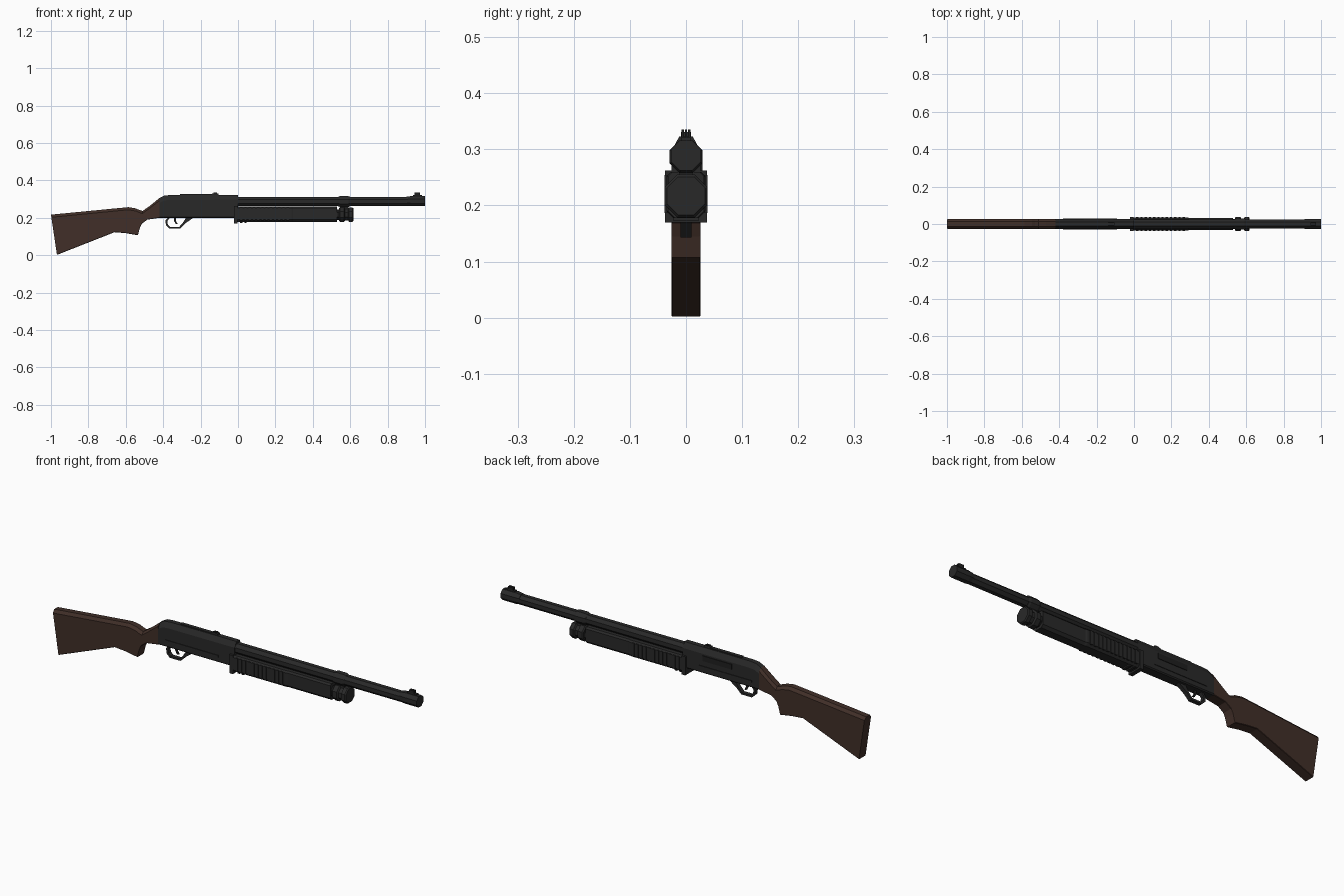
import bpy, math

if "Cube" in bpy.data.objects:
    bpy.data.objects.remove(bpy.data.objects["Cube"])


def mat(name, c):
    m = bpy.data.materials.new(name)
    m.diffuse_color = (*c, 1)
    m.use_nodes = True
    m.node_tree.nodes["Principled BSDF"].inputs["Base Color"].default_value = m.diffuse_color
    return m


METAL = mat("dark_metal", (0.022, 0.022, 0.022))
BLACK = mat("black_metal", (0.014, 0.014, 0.014))
WOOD = mat("brown_wood", (0.052, 0.028, 0.021))


def loft(name, rings, m):
    """Skin a list of equal-length closed rings and cap both ends."""
    n = len(rings[0])
    verts = [p for r in rings for p in r]
    faces = [(i * n + j, i * n + (j + 1) % n, (i + 1) * n + (j + 1) % n, (i + 1) * n + j)
             for i in range(len(rings) - 1) for j in range(n)]
    faces += [tuple(range(n))[::-1], tuple(range(len(verts) - n, len(verts)))]
    me = bpy.data.meshes.new(name)
    me.from_pydata(verts, [], faces)
    me.materials.append(m)
    ob = bpy.data.objects.new(name, me)
    bpy.context.collection.objects.link(ob)
    return ob


def section(xt, zt, xb, zb, w, ct, ch, cb):
    """Slab section: top chamfer ct wide / ch tall, bottom chamfer cb, sloped from (xb,zb) to (xt,zt)."""
    out = []
    for y, z in ((w - cb, zb), (w, zb + cb), (w, zt - ch), (w - ct, zt)):
        t = (z - zb) / (zt - zb)
        out.append((xb + (xt - xb) * t, y, z))
    return out + [(x, -y, z) for x, y, z in reversed(out)]


def box(name, x0, x1, y0, y1, z0, z1, m=METAL):
    ring = ((y0, z0), (y1, z0), (y1, z1), (y0, z1))
    return loft(name, [[(x, y, z) for y, z in ring] for x in (x0, x1)], m)


def tube(name, zc, steps, m=METAL, n=8):
    """Faceted turned part along x; steps are (x, flat-to-flat radius)."""
    k = 1 / math.cos(math.pi / n)
    return loft(name, [[(x, r * k * math.cos((i + .5) * 2 * math.pi / n),
                         zc + r * k * math.sin((i + .5) * 2 * math.pi / n))
                        for i in range(n)] for x, r in steps], m)


# Wooden stock
stock = [(-1, .217, -.968, .002), (-.66, .25, -.66, .123), (-.585, .257, -.60, .118),
         (-.545, .25, -.535, .107), (-.53, .243, -.525, .145), (-.51, .237, -.515, .168),
         (-.47, .265, -.485, .19), (-.42, .306, -.42, .20)]
loft("stock", [section(*s, .026, .012, .014, .002) for s in stock], WOOD)

# Receiver
body = [(-.42, .306), (-.395, .319), (-.36, .322), (0, .323)]
loft("receiver", [section(x, z, x, .20, .026, .014, .026, .005) for x, z in body], METAL)
box("receiver_top_rail", -.31, -.11, -.009, .009, .318, .327)
for s in (-1, 1):
    y0, y1 = sorted((s * .02, s * .029))
    box("receiver_side_ridge", -.38, -.09, y0, y1, .226, .236)
box("ejection_port", -.27, -.11, .02, .029, .262, .288, BLACK)
box("rear_sight_base", -.14, -.105, -.009, .009, .318, .331)
for y in (-.006, .006):
    box("rear_sight_post", -.132, -.112, y - .002, y + .002, .33, .335, BLACK)

# Barrel, muzzle collar and front sight
tube("barrel", .287, [(-.01, .025), (.93, .0235)])
tube("muzzle_collar", .289, [(.9, .024), (.925, .027), (1, .027)])
box("front_sight_base", .935, .985, -.008, .008, .31, .322)
for y in (-.006, 0, .006):
    box("front_sight_blade", .945, .973, y - .002, y + .002, .32, .335, BLACK)

# Magazine tube, cap and barrel band
tube("magazine_tube", .217, [(-.02, .028), (.6, .028)], BLACK)
tube("magazine_cap", .217, [(.54, .033), (.545, .038), (.568, .038), (.573, .03), (.588, .03),
                            (.593, .038), (.612, .038), (.617, .034)])
tube("barrel_band", .287, [(.535, .025), (.545, .029), (.59, .029), (.6, .025)])
box("band_bridge", .545, .59, -.012, .012, .235, .275)

# Sliding fore-end with rear collar and grip ribs
loft("fore_end", [section(x, .26, x, .178, w, .008, .008, .012)
                  for x, w in ((-.02, .035), (.285, .035), (.295, .032), (.53, .032))], METAL)
box("fore_end_collar", -.022, -.002, -.037, .037, .17, .262)
for i in range(12):
    x = .012 + i * .0225
    box("grip_rib", x, x + .012, -.038, .038, .187, .254)
for i in range(2):
    box("lower_rib", .012 + i * .0225, .024 + i * .0225, -.022, .022, .172, .19)

# Trigger guard loop and trigger
outer = [(-.372, .205), (-.388, .185), (-.385, .16), (-.368, .143), (-.31, .143), (-.285, .168), (-.235, .203)]
inner = [(-.36, .205), (-.378, .183), (-.375, .164), (-.363, .152), (-.314, .152), (-.295, .173), (-.275, .205)]
loft("trigger_guard", [[(a, -.01, b), (a, .01, b), (c, .01, d), (c, -.01, d)]
                       for (a, b), (c, d) in zip(outer, inner)], METAL)
trig = [(-.335, .205), (-.338, .185), (-.328, .168)]
loft("trigger", [[(x - .005, -.004, z), (x - .005, .004, z), (x + .005, .004, z), (x + .005, -.004, z)]
                 for x, z in trig], BLACK)

# Make all face normals point outward
import bmesh
for ob in bpy.data.objects:
    bm = bmesh.new()
    bm.from_mesh(ob.data)
    bmesh.ops.recalc_face_normals(bm, faces=bm.faces)
    bm.to_mesh(ob.data)
    bm.free()
